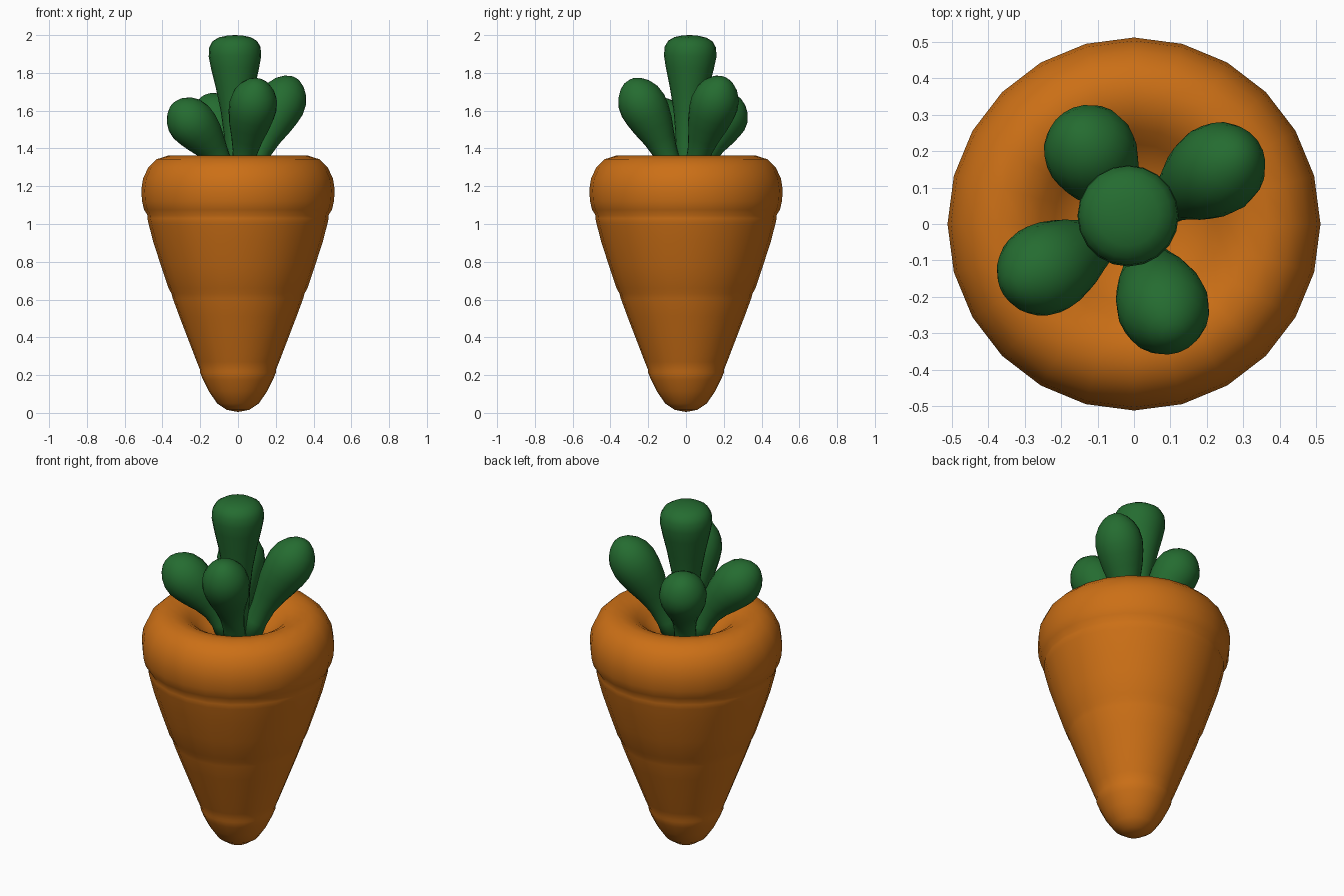
import bpy, bmesh, math
from mathutils import Vector

if "Cube" in bpy.data.objects:
    bpy.data.objects.remove(bpy.data.objects["Cube"])


def material(name, rgb):
    m = bpy.data.materials.new(name)
    m.diffuse_color = (*rgb, 1)
    m.use_nodes = True
    m.node_tree.nodes["Principled BSDF"].inputs["Base Color"].default_value = m.diffuse_color
    return m


def skin_rings(name, rings, mat, start_tip=None, end_tip=None):
    """Join rings of points into a smooth closed tube with pointed or flat ends."""
    bm = bmesh.new()
    loops = [[bm.verts.new(p) for p in ring] for ring in rings]
    n = len(loops[0])
    for a, b in zip(loops, loops[1:]):
        for i in range(n):
            j = (i + 1) % n
            bm.faces.new((a[i], a[j], b[j], b[i]))
    for loop, tip in ((loops[0], start_tip), (loops[-1], end_tip)):
        if tip is None:
            bm.faces.new(loop)
        else:
            t = bm.verts.new(tip)
            for i in range(n):
                bm.faces.new((loop[i], loop[(i + 1) % n], t))
    bmesh.ops.recalc_face_normals(bm, faces=bm.faces)
    for f in bm.faces:
        f.smooth = True
    me = bpy.data.meshes.new(name)
    bm.to_mesh(me)
    bm.free()
    me.materials.append(mat)
    ob = bpy.data.objects.new(name, me)
    bpy.context.collection.objects.link(ob)
    return ob


orange = material("carrot_orange", (0.60, 0.16, 0.008))
green = material("leaf_green", (0.018, 0.15, 0.03))

# Root: lathed profile with shallow creases and a hollow crown
profile = [(0.06, 0.016), (0.11, 0.05), (0.155, 0.115), (0.185, 0.175),
           (0.2, 0.212), (0.2, 0.226), (0.218, 0.27), (0.26, 0.38),
           (0.31, 0.51), (0.345, 0.605), (0.352, 0.632), (0.368, 0.66),
           (0.408, 0.78), (0.45, 0.91), (0.473, 1.0), (0.48, 1.03),
           (0.478, 1.045), (0.497, 1.075), (0.508, 1.12), (0.512, 1.18),
           (0.503, 1.24), (0.475, 1.3), (0.43, 1.343), (0.37, 1.362),
           (0.31, 1.352), (0.26, 1.325), (0.22, 1.285), (0.17, 1.245),
           (0.1, 1.222)]
SIDES = 24
rings = [[(r * math.cos(math.tau * i / SIDES), r * math.sin(math.tau * i / SIDES), z)
          for i in range(SIDES)] for r, z in profile]
skin_rings("carrot_root", rings, orange, (0, 0, 0.005), (0, 0, 1.215))


# Leaves: club-shaped stalks swept along a bent path
def leaf(name, base, bend, tip, radii, sides=20):
    p0, p1, p2 = Vector(base), Vector(bend), Vector(tip)
    rings = []
    for t, r in radii:
        c = p0 * (1 - t) ** 2 + p1 * 2 * t * (1 - t) + p2 * t * t
        d = (p1 - p0) * (1 - t) + (p2 - p1) * t
        q = Vector((0, 0, 1)).rotation_difference(d)
        rings.append([c + q @ Vector((r * math.cos(math.tau * i / sides),
                                      r * math.sin(math.tau * i / sides), 0))
                      for i in range(sides)])
    skin_rings(name, rings, green, None, p2)


tall = [(0, .07), (.2, .06), (.35, .066), (.5, .08), (.65, .103), (.78, .127),
        (.86, .139), (.92, .136), (.96, .118), (.985, .085), (.997, .04)]
short = [(0, .06), (.2, .058), (.35, .066), (.48, .085), (.6, .108), (.7, .122),
         (.78, .127), (.86, .118), (.92, .096), (.965, .065), (.99, .034)]

leaf("leaf_centre", (0, 0, 1.2), (-0.015, 0.015, 1.6), (-0.017, 0.025, 2.0), tall)
leaf("leaf_right", (0.05, 0.03, 1.2), (0.12, 0.08, 1.46), (0.305, 0.20, 1.77), short)
leaf("leaf_back", (-0.03, 0.05, 1.2), (-0.055, 0.09, 1.42), (-0.165, 0.275, 1.67), short)
leaf("leaf_left", (-0.05, -0.02, 1.2), (-0.10, -0.05, 1.42), (-0.345, -0.175, 1.63), short)
leaf("leaf_front", (0.02, -0.05, 1.2), (0.035, -0.115, 1.45), (0.11, -0.305, 1.76), short)
